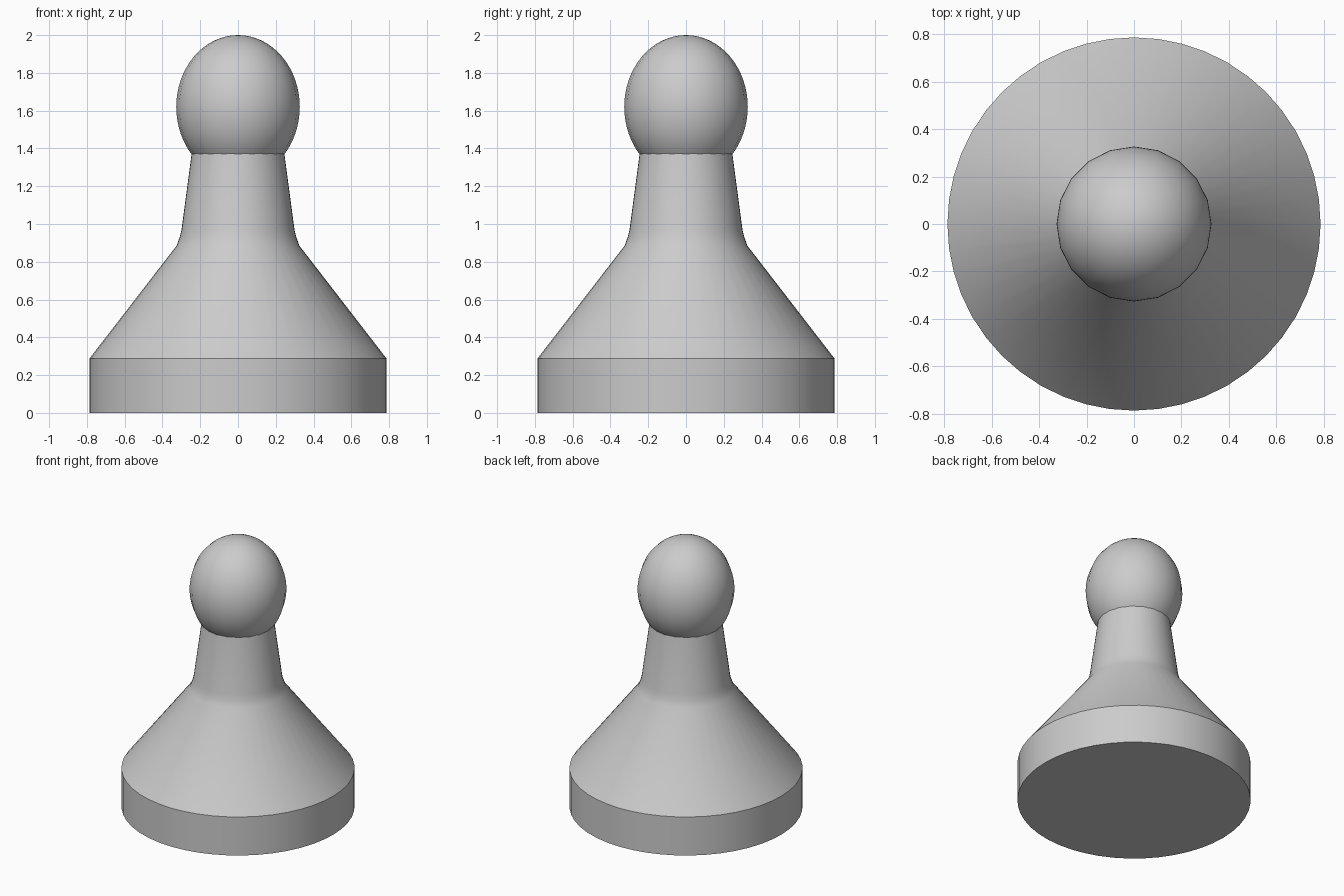
import bpy, bmesh
from math import radians, pi, sin, cos

if "Cube" in bpy.data.objects:
    bpy.data.objects.remove(bpy.data.objects["Cube"])


def lathe(name, profile, sides):
    """Revolve (radius, z) points around z; zero radius makes a pole."""
    bm = bmesh.new()
    rings = []
    for r, z in profile:
        if r < 1e-5:
            rings.append([bm.verts.new((0, 0, z))] * sides)
        else:
            rings.append([bm.verts.new((r * cos(2 * pi * i / sides),
                                        r * sin(2 * pi * i / sides), z))
                          for i in range(sides)])
    for a, b in zip(rings, rings[1:]):
        for i in range(sides):
            j = (i + 1) % sides
            bm.faces.new(list(dict.fromkeys((a[i], a[j], b[j], b[i]))))
    # Flat caps on open ends
    for ring in (rings[0], rings[-1]):
        if len(set(ring)) > 1:
            bm.faces.new(ring)
    bmesh.ops.recalc_face_normals(bm, faces=bm.faces)
    mesh = bpy.data.meshes.new(name)
    bm.to_mesh(mesh)
    bm.free()
    ob = bpy.data.objects.new(name, mesh)
    bpy.context.collection.objects.link(ob)
    bpy.ops.object.select_all(action='DESELECT')
    ob.select_set(True)
    bpy.context.view_layer.objects.active = ob
    bpy.ops.object.shade_smooth_by_angle(angle=radians(35))
    return ob


# Body: drum base, sloping skirt, soft shoulder and tapered neck
lathe("body", [(0.787, 0), (0.787, 0.287), (0.325, 0.885), (0.309, 0.93),
               (0.299, 0.97), (0.245, 1.375)], 48)

# Head: upright egg-shaped ball, its underside sunk into the neck
steps = 32
lathe("head", [(0.327 * sin(pi * k / steps), 1.62 - 0.38 * cos(pi * k / steps))
               for k in range(steps + 1)], 20)
